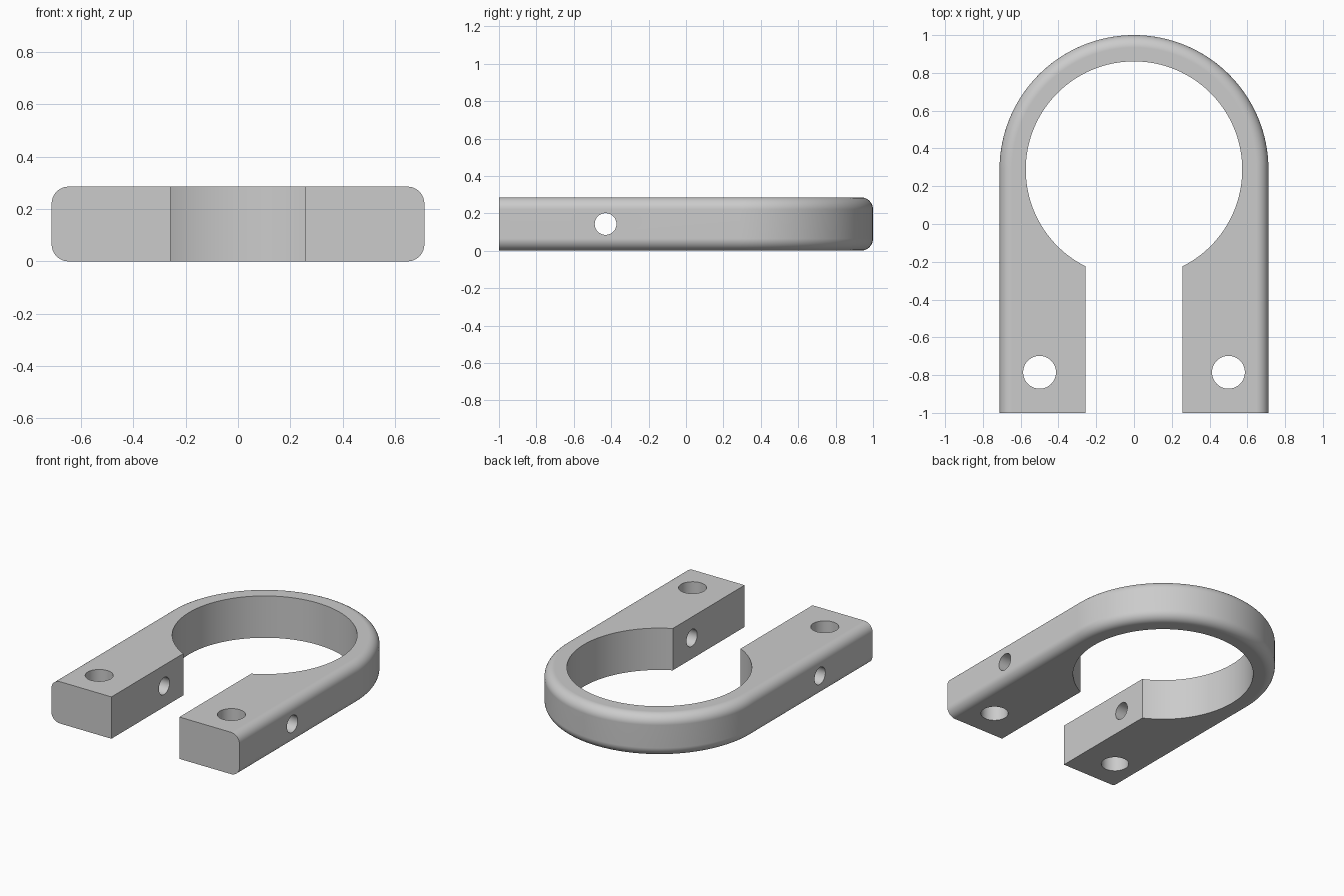
import bpy
import bmesh
import math
from mathutils import Matrix

cube = bpy.data.objects.get("Cube")
if cube:
    bpy.data.objects.remove(cube, do_unlink=True)

HALF_W = 0.712            # outer radius and half width
HEIGHT = 0.286
ARC_Y = 1 - HALF_W        # centre of the ring
BORE_R = 0.573
GAP = 0.257               # half width of the slot
FILLET = 0.065
ARC_STEPS, FILLET_STEPS = 64, 8

grey = bpy.data.materials.new("light grey")
grey.use_nodes = True
colour = (0.6, 0.6, 0.6, 1)
grey.diffuse_color = colour
grey.node_tree.nodes["Principled BSDF"].inputs["Base Color"].default_value = colour


def add_object(name, bm):
    bmesh.ops.recalc_face_normals(bm, faces=bm.faces)
    mesh = bpy.data.meshes.new(name)
    bm.to_mesh(mesh)
    bm.free()
    mesh.materials.append(grey)
    obj = bpy.data.objects.new(name, mesh)
    bpy.context.collection.objects.link(obj)
    return obj


def cylinder(name, radius, length, matrix, sides):
    bm = bmesh.new()
    bmesh.ops.create_cone(bm, cap_ends=True, segments=sides, radius1=radius,
                          radius2=radius, depth=length, matrix=matrix)
    return add_object(name, bm)


def box(name, size, centre):
    bm = bmesh.new()
    bmesh.ops.create_cube(bm, size=1,
                          matrix=Matrix.Translation(centre) @ Matrix.Diagonal((*size, 1)))
    return add_object(name, bm)


def cut(target, cutter):
    cutter.hide_render = True
    mod = target.modifiers.new("cut", 'BOOLEAN')
    mod.operation = 'DIFFERENCE'
    mod.solver = 'EXACT'
    mod.object = cutter
    bpy.context.view_layer.objects.active = target
    bpy.ops.object.modifier_apply(modifier=mod.name)
    bpy.data.objects.remove(cutter, do_unlink=True)


# Rounded outer edge: (inset, height) from bottom to top
quarter = [math.pi / 2 * i / FILLET_STEPS for i in range(FILLET_STEPS + 1)]
lower = [(FILLET * (1 - math.sin(a)), FILLET * (1 - math.cos(a))) for a in quarter]
section = lower + [(inset, HEIGHT - z) for inset, z in reversed(lower)]

# Solid U-shaped body, lofted through the section
bm = bmesh.new()
rings = []
for inset, z in section:
    r = HALF_W - inset
    outline = [(r, -1)]
    for i in range(ARC_STEPS + 1):
        a = math.pi * i / ARC_STEPS
        outline.append((r * math.cos(a), ARC_Y + r * math.sin(a)))
    outline.append((-r, -1))
    rings.append([bm.verts.new((x, y, z)) for x, y in outline])
for low, high in zip(rings, rings[1:]):
    for i in range(len(low) - 1):
        bm.faces.new((low[i], low[i + 1], high[i + 1], high[i]))
bm.faces.new(rings[0])
bm.faces.new(rings[-1])
bm.faces.new([ring[0] for ring in rings] + [ring[-1] for ring in reversed(rings)])
clamp = add_object("clamp_body", bm)

# Round bore and the slot between the arms
mid = HEIGHT / 2
cut(clamp, cylinder("bore_cutter", BORE_R, 1,
                    Matrix.Translation((0, ARC_Y, mid)), 2 * ARC_STEPS))
cut(clamp, box("slot_cutter", (2 * GAP, 1.5, 1), (0, ARC_Y - 0.75, mid)))

# Upright holes at the arm ends and the cross hole through both arms
for side in (-1, 1):
    cut(clamp, cylinder("upright_hole_cutter", 0.087, 1,
                        Matrix.Translation((side * 0.5, -0.785, mid)), 48))
cut(clamp, cylinder("cross_hole_cutter", 0.058, 2,
                    Matrix.Translation((0, -0.43, mid)) @ Matrix.Rotation(math.pi / 2, 4, 'Y'), 48))

# Smooth curves with sharp cut edges
bpy.ops.object.select_all(action='DESELECT')
clamp.select_set(True)
bpy.context.view_layer.objects.active = clamp
bpy.ops.object.shade_smooth_by_angle(angle=math.radians(30))
weighted = clamp.modifiers.new("flat face normals", 'WEIGHTED_NORMAL')
weighted.keep_sharp = True
